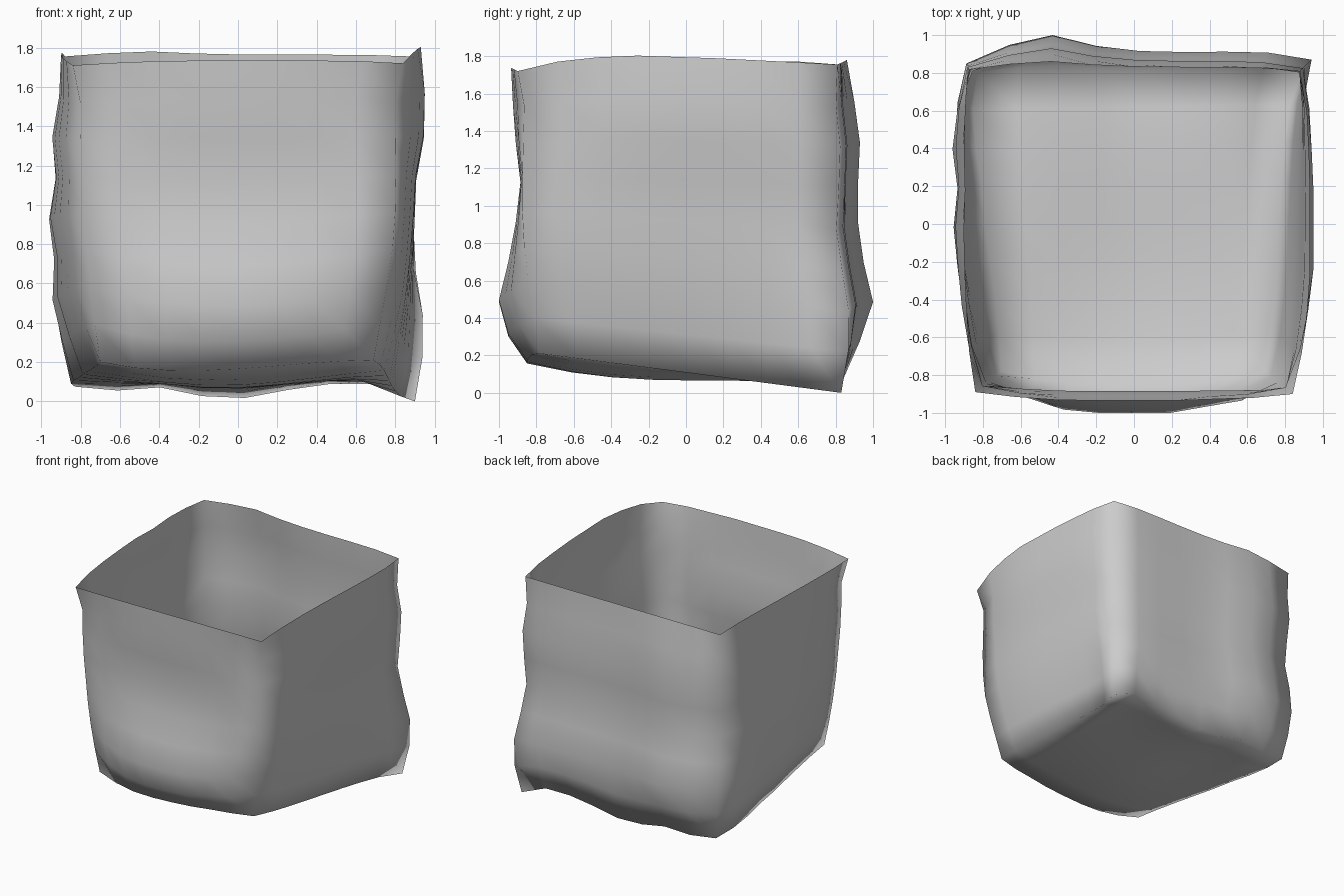
import bpy
import bmesh
from mathutils import Vector

default_cube = bpy.data.objects.get("Cube")
if default_cube:
    bpy.data.objects.remove(default_cube, do_unlink=True)

SEGMENTS = 8

# Eight corners of the crumpled box: front and back pairs, right then left
BOTTOM = [(-.70, -.78, .20), (.69, -.78, .21), (-.83, .80, .075), (.90, .83, 0)]
TOP = [(-.84, -.89, 1.71), (.84, -.90, 1.72), (-.88, .82, 1.755), (.88, .81, 1.755)]

# Outward swell of the four upright corners, from floor to rim
COLUMNS = [
    [0, .01, .015, .015, .01, .005, -.005, -.02, 0],
    [0, .015, .03, .04, .035, .02, 0, -.02, 0],
    [0, .03, .045, .03, 0, .005, .015, 0, 0],
    [0, .04, .045, .012, -.015, 0, .01, -.01, 0],
]

# Each wall: axis, side, outline from floor to rim, swell along the wall,
# rim rise, how far the rise leans to one end, and skew of the wall's foot
WALLS = [
    (1, -1, [-.85, -.95, -1, -.95, -.91, -.885, -.91, -.925, -.935],
     [0, .55, .9, 1, 1, 1, .8, .6, 0], .02, 0, 0),
    (1, 1, [.84, .93, 1, .95, .92, .92, .93, .90, .86],
     [0, .65, 1, .6, .4, .35, .35, .3, 0], .025, 0, 0),
    (0, -1, [-.79, -.86, -.92, -.92, -.955, -.925, -.945, -.91, -.90],
     [0, .5, .75, .9, 1, .8, .95, .7, 0], .03, 0, .1),
    (0, 1, [.77, .82, .86, .88, .895, .905, .945, .95, .93],
     [0, .5, .8, 1, 1, 1, .9, .7, 0], .058, .8, .05),
]
BACK_HEM = [0, -.01, .015, -.02, -.02, .03, .07, .08, 0]


def step(value):
    """Grid index of a coordinate running from -1 to 1."""
    return round((value + 1) / 2 * SEGMENTS)


def straight(a, b, c):
    """Point of the box spanned by the four upright corners."""
    posts = []
    for i, swell in enumerate(COLUMNS):
        post = Vector(BOTTOM[i]).lerp(Vector(TOP[i]), (c + 1) / 2)
        outward = Vector((1 if i % 2 else -1, 1 if i > 1 else -1, 0))
        posts.append(post + outward * swell[step(c)])
    front = posts[0].lerp(posts[1], (a + 1) / 2)
    back = posts[2].lerp(posts[3], (a + 1) / 2)
    return front.lerp(back, (b + 1) / 2)


def crumple(co):
    a, b, c = co
    t = (c + 1) / 2
    p = straight(a, b, c)
    # Walls swell out between the corners and the rim rises with them
    for axis, side, outline, swell, rise, lean, skew in WALLS:
        reach = max(0, co[axis] * side) ** 3
        along = co[1 - axis]
        edge = straight(side, b, c) if axis == 0 else straight(a, side, c)
        weight = swell[step(along)] * reach
        target = outline[step(c)] + side * skew * along * (1 - t) ** 2
        p[axis] += weight * (target - edge[axis])
        p.z += weight * rise * (1 - lean * along) * t ** 4
    # Sagging floor, drooping front and wavy hem at the back
    low = (1 - t) ** 4
    span = 1 - a * a
    p.z -= low * span * ((1 - b * b) * (.03 - .07 * b) + .02 * (1 - b) * (1 - a))
    p.z -= .4 * t * (1 - t) ** 3 * span * (1 - b)
    p.z += low * BACK_HEM[step(a)] * ((1 + b) / 2) ** 2
    p.z = max(p.z, 0)
    return p


# Open box: gridded cube without its top
bm = bmesh.new()
bmesh.ops.create_cube(bm, size=2)
bmesh.ops.subdivide_edges(bm, edges=bm.edges[:], cuts=SEGMENTS - 1, use_grid_fill=True)
lid = [f for f in bm.faces if f.normal.z > .9]
bmesh.ops.delete(bm, geom=lid, context='FACES')
for vert in bm.verts:
    vert.co = crumple(vert.co.copy())
for face in bm.faces:
    face.smooth = True

mesh = bpy.data.meshes.new("open_box")
bm.to_mesh(mesh)
bm.free()
box = bpy.data.objects.new("open_box", mesh)
bpy.context.collection.objects.link(box)

# Plain grey
grey = bpy.data.materials.new("plain_grey")
grey.use_nodes = True
colour = (.6, .6, .6, 1)
grey.diffuse_color = colour
grey.node_tree.nodes["Principled BSDF"].inputs["Base Color"].default_value = colour
mesh.materials.append(grey)
